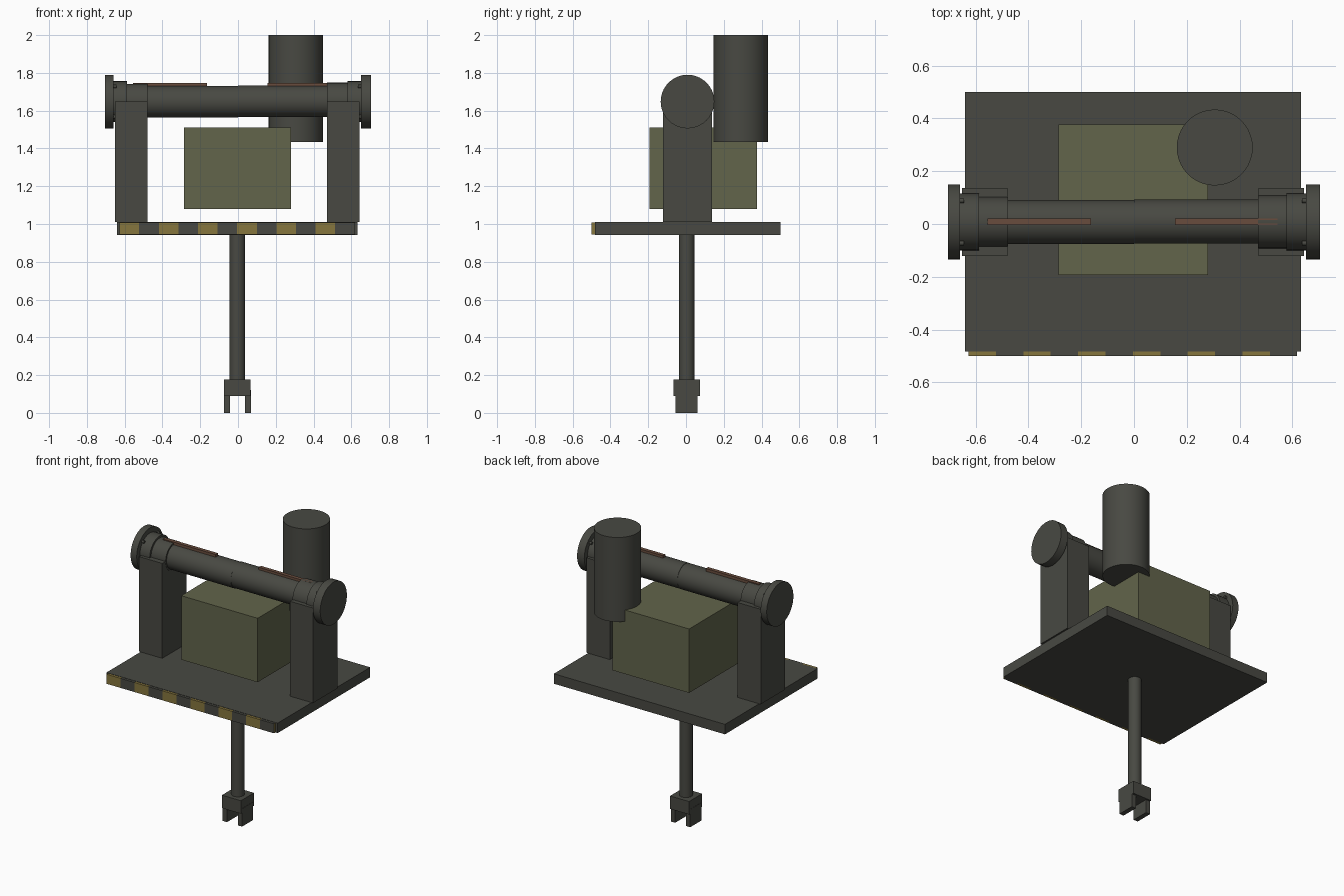
import bpy
import bmesh
import math
from mathutils import Matrix, Vector

cube = bpy.data.objects.get("Cube")
if cube:
    bpy.data.objects.remove(cube, do_unlink=True)


def material(name, rgb):
    mat = bpy.data.materials.new(name)
    mat.use_nodes = True
    colour = (*rgb, 1.0)
    mat.diffuse_color = colour
    bsdf = next(n for n in mat.node_tree.nodes if n.type == "BSDF_PRINCIPLED")
    bsdf.inputs["Base Color"].default_value = colour
    return mat


GREY = material("dark grey", (0.065, 0.066, 0.055))
OLIVE = material("olive", (0.122, 0.128, 0.07))
YELLOW = material("hazard yellow", (0.24, 0.18, 0.048))
RUST = material("rust red", (0.14, 0.073, 0.047))


def finish(bm, name, *mats):
    mesh = bpy.data.meshes.new(name)
    bm.to_mesh(mesh)
    bm.free()
    for mat in mats:
        mesh.materials.append(mat)
    obj = bpy.data.objects.new(name, mesh)
    bpy.context.collection.objects.link(obj)
    return obj


def add_box(bm, lo, hi):
    lo, hi = Vector(lo), Vector(hi)
    matrix = Matrix.Translation((lo + hi) / 2) @ Matrix.Diagonal((*(hi - lo), 1))
    return bmesh.ops.create_cube(bm, size=1, matrix=matrix)


def box(name, lo, hi, mat=GREY):
    bm = bmesh.new()
    add_box(bm, lo, hi)
    return finish(bm, name, mat)


def cylinder(name, start, end, radius, mat=GREY, sides=40):
    start, end = Vector(start), Vector(end)
    axis = end - start
    turn = axis.to_track_quat("Z", "Y").to_matrix().to_4x4()
    bm = bmesh.new()
    bmesh.ops.create_cone(bm, cap_ends=True, segments=sides, radius1=radius,
                          radius2=radius, depth=axis.length,
                          matrix=Matrix.Translation((start + end) / 2) @ turn)
    obj = finish(bm, name, mat)
    round_parts.append(obj)
    return obj


round_parts = []
AXIS_Y, AXIS_Z = 0.008, 1.648
PLATE_TOP = 1.01

# Base plate
box("base_plate", (-0.64, -0.483, 0.943), (0.633, 0.5, PLATE_TOP))

# Hazard strip on the front edge, alternating yellow and grey cells
CELLS, LEFT, WIDTH = 12, -0.627, 0.1038
bm = bmesh.new()
for i in range(CELLS):
    x = LEFT + i * WIDTH
    add_box(bm, (x, -0.5, 0.944), (x + WIDTH, -0.48, 1.008))
for face in bm.faces:
    cell = (face.calc_center_median().x - LEFT) / WIDTH
    face.material_index = int(cell) % 2
    if abs(face.normal.x) > 0.5:
        face.material_index = round(cell) % 2
finish(bm, "hazard_strip", YELLOW, GREY)

# Central housing and upright motor
box("housing", (-0.287, -0.193, 1.08), (0.281, 0.377, 1.51), OLIVE)
cylinder("motor", (0.306, 0.29, 1.433), (0.306, 0.29, 2.0), 0.144)

# Side posts, end discs, collars and bolts
for side, label, ring_radius in ((-1, "right", 0.094), (1, "left", 0.1)):
    shift = -0.004

    def along(distance, dy=0.0, dz=0.0):
        return (side * distance + shift, AXIS_Y + dy, AXIS_Z + dz)

    xs = sorted((along(0.475)[0], along(0.648)[0]))
    box(label + "_post", (xs[0], AXIS_Y - 0.129, PLATE_TOP),
        (xs[1], AXIS_Y + 0.129, AXIS_Z))
    cylinder(label + "_end_disc", along(0.656), (side * 0.705, AXIS_Y, AXIS_Z), 0.142)
    cylinder(label + "_collar", along(0.583), along(0.66), 0.108)
    cylinder(label + "_ring", along(0.474), along(0.59), ring_radius)
    # Tube half, meeting the other one at the middle
    cylinder(label + "_tube", (0, AXIS_Y + side * 0.001, AXIS_Z + side * 0.001),
             along(0.5, side * 0.001, side * 0.001), 0.0835)
    for k in range(4):
        angle = math.pi / 4 + k * math.pi / 2
        dy, dz = 0.114 * math.cos(angle), 0.114 * math.sin(angle)
        cylinder(f"{label}_bolt_{k + 1}", along(0.64, dy, dz), along(0.66, dy, dz),
                 0.009, sides=12)

# Rust strips along the top of the tube
for label, x0, x1 in (("right", -0.556, -0.163), ("left", 0.156, 0.544)):
    box(label + "_tube_strip", (x0, -0.004, 1.715), (x1, 0.021, 1.7475), RUST)

# Hanging shaft with a two-pronged clamp
cylinder("shaft", (-0.003, 0.004, 0.17), (-0.003, 0.004, 0.95), 0.041)
box("clamp_block", (-0.074, -0.065, 0.09), (0.067, 0.074, 0.177))
for label, x0 in (("right", -0.075), ("left", 0.037)):
    box(label + "_clamp_prong", (x0, -0.055, 0), (x0 + 0.032, 0.062, 0.12))

# Smooth the round sides, keep the rims sharp
bpy.ops.object.select_all(action="DESELECT")
for obj in round_parts:
    obj.select_set(True)
bpy.context.view_layer.objects.active = round_parts[0]
bpy.ops.object.shade_smooth_by_angle(angle=math.radians(35))
